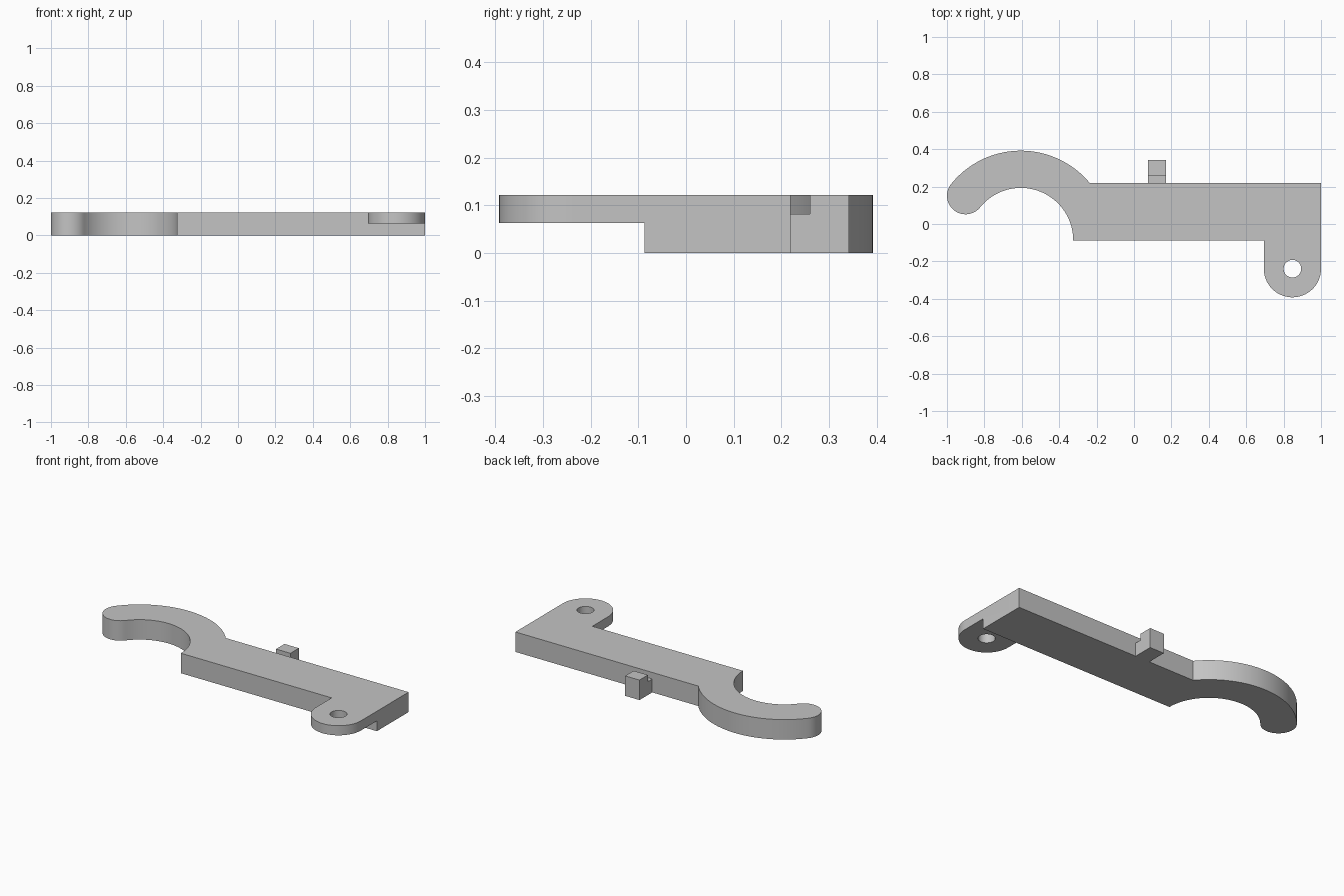
import bpy, bmesh
from math import cos, sin, radians, asin, degrees

cube = bpy.data.objects.get("Cube")
if cube:
    bpy.data.objects.remove(cube, do_unlink=True)

grey = bpy.data.materials.new("light grey")
grey.use_nodes = True
colour = (0.55, 0.55, 0.55, 1)
grey.diffuse_color = colour
grey.node_tree.nodes["Principled BSDF"].inputs["Base Color"].default_value = colour

HEIGHT = 0.122
FRONT, BACK = -0.087, 0.219
HOOK = (-0.605, FRONT)
R_IN, R_OUT = 0.28, 0.479
R_MID, R_TIP = (R_IN + R_OUT) / 2, (R_OUT - R_IN) / 2
TIP_ANGLE = 141.1
TAB = (0.847, -0.239)
R_TAB = 0.153


def arc(centre, radius, start, end, steps):
    angles = [radians(start + (end - start) * i / steps) for i in range(steps + 1)]
    return [(centre[0] + radius * cos(a), centre[1] + radius * sin(a)) for a in angles]


def prism(name, outline, bottom, top):
    """Extrude a counter-clockwise outline between two heights."""
    bm = bmesh.new()
    base = bm.faces.new([bm.verts.new((x, y, bottom)) for x, y in outline])
    moved = bmesh.ops.extrude_face_region(bm, geom=[base], use_keep_orig=True)["geom"]
    bmesh.ops.translate(bm, vec=(0, 0, top - bottom),
                        verts=[v for v in moved if isinstance(v, bmesh.types.BMVert)])
    bmesh.ops.recalc_face_normals(bm, faces=bm.faces)
    mesh = bpy.data.meshes.new(name)
    bm.to_mesh(mesh)
    bm.free()
    mesh.materials.append(grey)
    obj = bpy.data.objects.new(name, mesh)
    bpy.context.collection.objects.link(obj)
    return obj


def rectangle(x0, x1, y0, y1):
    return [(x0, y0), (x1, y0), (x1, y1), (x0, y1)]


# Lever outline: bar, rounded tab, rear peg, hook and its rounded tip
tip = (HOOK[0] + R_MID * cos(radians(TIP_ANGLE)), HOOK[1] + R_MID * sin(radians(TIP_ANGLE)))
join_angle = degrees(asin((BACK - FRONT) / R_OUT))
outline = [(TAB[0] - R_TAB, FRONT)]
outline += arc(TAB, R_TAB, 180, 360, 40)
outline += [(1, BACK), (0.172, BACK), (0.172, 0.342), (0.075, 0.342), (0.075, BACK)]
outline += arc(HOOK, R_OUT, join_angle, TIP_ANGLE, 48)
outline += arc(tip, R_TIP, TIP_ANGLE, TIP_ANGLE + 180, 32)[1:]
outline += arc(HOOK, R_IN, TIP_ANGLE, 0, 56)[1:]
lever = prism("hook_lever", outline, 0, HEIGHT)

# Cutters: tab underside, pivot hole and the notch in the peg
cutters = [
    prism("tab_undercut", rectangle(0.6, 1.1, -0.5, FRONT), -0.1, 0.063),
    prism("pivot_hole", arc(TAB, 0.047, 0, 352.5, 47), -0.2, 0.3),
    prism("peg_notch", rectangle(0.03, 0.22, BACK, 0.26), 0.082, 0.3),
]
bpy.ops.object.select_all(action="DESELECT")
lever.select_set(True)
bpy.context.view_layer.objects.active = lever
for cutter in cutters:
    cutter.hide_render = True
    cut = lever.modifiers.new(cutter.name, "BOOLEAN")
    cut.operation, cut.solver, cut.object = "DIFFERENCE", "EXACT", cutter
    bpy.ops.object.modifier_apply(modifier=cut.name)
    bpy.data.objects.remove(cutter, do_unlink=True)

bpy.ops.object.shade_smooth_by_angle(angle=radians(30))
